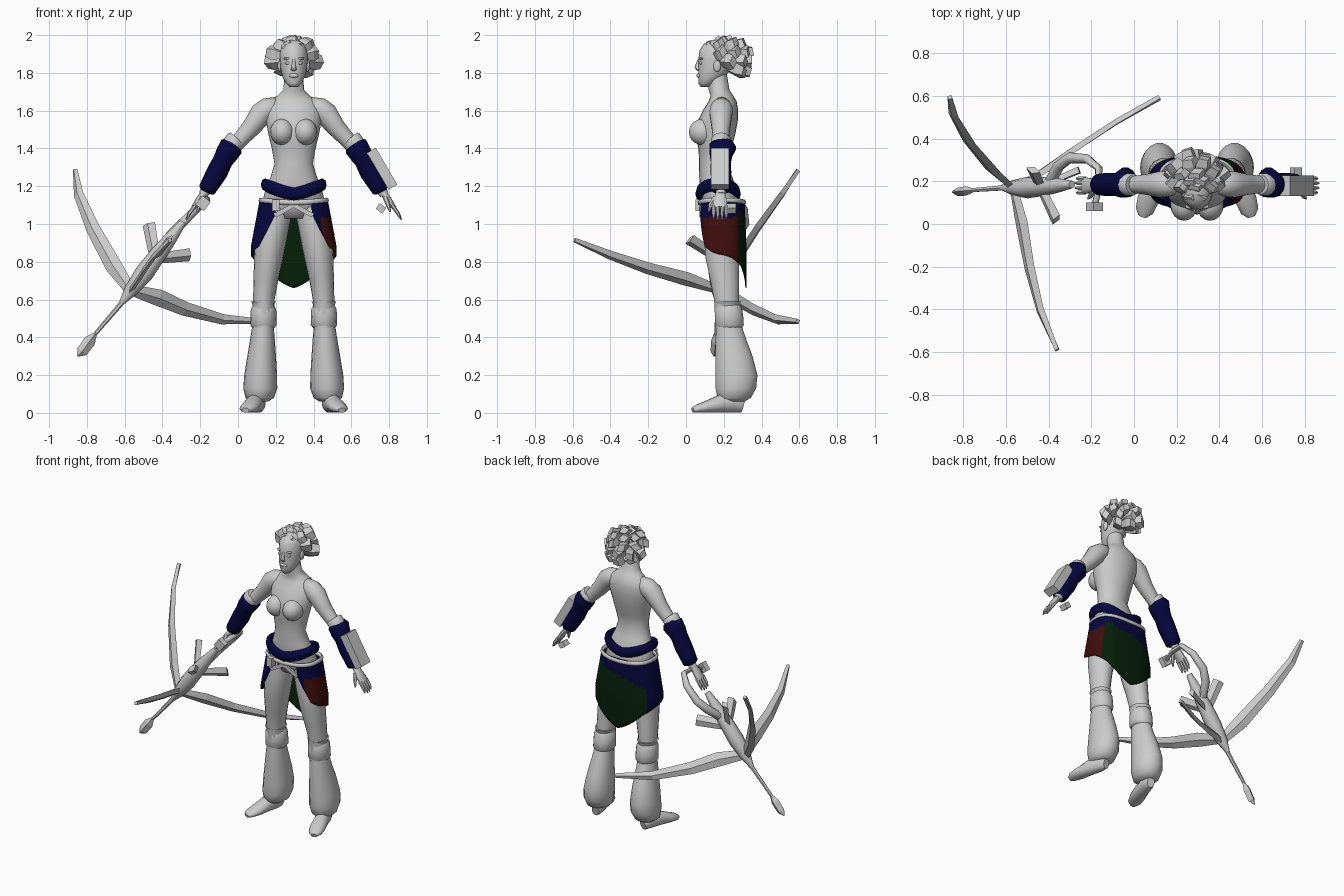
import bpy, bmesh, math, random
from mathutils import Vector

random.seed(4)
cube = bpy.data.objects.get("Cube")
if cube:
    bpy.data.objects.remove(cube)

CX = 0.295  # centre line of the figure
X, Y, Z = Vector((1, 0, 0)), Vector((0, 1, 0)), Vector((0, 0, 1))


def material(name, colour):
    mat = bpy.data.materials.new(name)
    mat.use_nodes = True
    mat.diffuse_color = (*colour, 1)
    mat.node_tree.nodes["Principled BSDF"].inputs["Base Color"].default_value = (*colour, 1)
    return mat


GREY = material("pale_grey", (.6, .6, .6))
NAVY = material("navy_cloth", (.002, .002, .05))
GREEN = material("dark_green_cloth", (.002, .014, .003))
RED = material("dark_red_cloth", (.05, .004, .004))


def finish(name, bm, mats, smooth=50):
    bmesh.ops.recalc_face_normals(bm, faces=bm.faces)
    mesh = bpy.data.meshes.new(name)
    bm.to_mesh(mesh)
    bm.free()
    for mat in mats:
        mesh.materials.append(mat)
    for poly in mesh.polygons:
        poly.use_smooth = smooth > 0
    if smooth:
        mesh.set_sharp_from_angle(angle=math.radians(smooth))
    obj = bpy.data.objects.new(name, mesh)
    bpy.context.collection.objects.link(obj)
    return obj


def tube(name, rings, mat=GREY, sides=14, ref=Y, axis=None, closed=False, smooth=50):
    """Skin elliptical rings (x, y, z, ra, rb); rb lies along ref."""
    bm = bmesh.new()
    pts = [Vector(r[:3]) for r in rings]
    n = len(pts)
    loops = []
    for i, r in enumerate(rings):
        if closed:
            t = pts[(i + 1) % n] - pts[i - 1]
        else:
            t = pts[min(i + 1, n - 1)] - pts[max(i - 1, 0)]
        t = (axis or t).normalized()
        b = (ref - t * t.dot(ref)).normalized()
        a = b.cross(t)
        angles = [math.tau * k / sides for k in range(sides)]
        loops.append([bm.verts.new(pts[i] + a * r[3] * math.cos(w) + b * r[4] * math.sin(w)) for w in angles])
    for i in range(n if closed else n - 1):
        low, high = loops[i], loops[(i + 1) % n]
        for k in range(sides):
            m = (k + 1) % sides
            bm.faces.new((low[k], low[m], high[m], high[k]))
    if not closed:
        bm.faces.new(loops[0][::-1])
        bm.faces.new(loops[-1])
    return finish(name, bm, [mat], smooth)


def round_tube(name, rings, mat=GREY, **kw):
    return tube(name, [(*r, r[3]) for r in rings], mat, **kw)


def ball(name, centre, radii):
    bm = bmesh.new()
    bmesh.ops.create_uvsphere(bm, u_segments=16, v_segments=10, radius=1)
    bmesh.ops.scale(bm, vec=radii, verts=bm.verts)
    bmesh.ops.translate(bm, vec=centre, verts=bm.verts)
    return finish(name, bm, [GREY], 80)


def box(name, start, end, ra, rb, ref=Y):
    """Square bar between two points."""
    bm = bmesh.new()
    bmesh.ops.create_cube(bm, size=2)
    start, end = Vector(start), Vector(end)
    t = (end - start).normalized()
    b = (ref - t * t.dot(ref)).normalized()
    a, mid, half = b.cross(t), (start + end) / 2, (end - start).length / 2
    for v in bm.verts:
        v.co = mid + a * v.co.x * ra + b * v.co.y * rb + t * v.co.z * half
    return finish(name, bm, [GREY], 0)


def hip_point(t, a, b, cy):
    """Point on a squarish oval; t runs from the front over the left side."""
    s, c = math.sin(t), math.cos(t)
    return CX + math.copysign(abs(s) ** .75, s) * a, cy - math.copysign(abs(c) ** .75, c) * b


def belt(name, cy, cz, a, b, lift, thick, high, mat):
    rings = []
    for k in range(40):
        w = math.tau * k / 40
        rings.append((*hip_point(w, a, b, cy), cz + lift * abs(math.sin(w)), thick, high))
    return tube(name, rings, mat, sides=8, ref=Z, closed=True)


def blend(table, t):
    for (t0, v0), (t1, v1) in zip(table, table[1:]):
        if t <= t1:
            return v0 + (v1 - v0) * (t - t0) / (t1 - t0)
    return table[-1][1]


# Torso: height, half width, front, back
profile = [(1.03, .1, .11, .27), (1.1, .17, .088, .285), (1.18, .15, .075, .27), (1.25, .122, .07, .245),
           (1.32, .102, .07, .22), (1.4, .116, .066, .24), (1.48, .135, .045, .262), (1.55, .148, .064, .275),
           (1.61, .15, .095, .275), (1.65, .125, .12, .268), (1.68, .085, .13, .25), (1.71, .055, .12, .23),
           (1.8, .048, .115, .215)]
tube("torso", [(CX, (f + b) / 2, z, w, (b - f) / 2) for z, w, f, b in profile], sides=24, axis=Z, smooth=80)

# Head: height, centre depth, half width, half depth
skull = [(1.725, .1, .02, .022), (1.745, .113, .042, .047), (1.78, .135, .06, .07), (1.82, .155, .07, .09),
         (1.87, .165, .076, .1), (1.92, .17, .073, .098), (1.955, .17, .055, .075), (1.975, .17, .02, .03)]
tube("head", [(CX, y, z, a, b) for z, y, a, b in skull], sides=20, axis=Z, smooth=80)
tube("nose", [(CX, .072, 1.875, .007, .008), (CX, .06, 1.835, .011, .014), (CX, .064, 1.818, .017, .012),
              (CX, .07, 1.81, .008, .006)], sides=8, axis=Z)
ball("lips", (CX, .07, 1.785), (.026, .014, .012))

# Hair: chunky square locks swept backwards
scalp = Vector((CX, .175, 1.87))
for row, (elev, count) in enumerate([(78, 4), (50, 8), (22, 9), (-6, 9), (-34, 8)]):
    for k in range(count):
        w = math.tau * (k + .5 * (row % 2)) / count
        e = math.radians(elev)
        v = Vector((math.cos(e) * math.sin(w), -math.cos(e) * math.cos(w), math.sin(e)))
        if v.y < (-.95 if v.z > .6 else -.5 if v.z > .2 else .1):
            continue
        root = scalp + Vector((v.x * .065, v.y * .085, v.z * .075))
        grow = Vector((v.x * .08, v.y * .05 + .05, v.z * .045)) * random.uniform(.8, 1.1)
        rings = [(*(root + grow * f), r, r * .7) for f, r in ((0, .03), (.6, .046), (1, .036))]
        tube("hair_lock", rings, sides=4, ref=v + X * .3, smooth=0)

# Paired parts, given for the right side and mirrored to the left
for side in ("right", "left"):
    def m(rings, s=side):
        return [(2 * CX - r[0] if s == "left" else r[0], *r[1:]) for r in rings]

    def name(part, s=side):
        return s + "_" + part

    ball(name("breast"), m([(.234, .09, 1.487)])[0], (.064, .075, .07))
    ball(name("ear"), m([(.22, .165, 1.835)])[0], (.01, .02, .03))
    ball(name("eye"), m([(.265, .079, 1.852)])[0], (.017, .009, .008))
    ball(name("brow"), m([(.263, .082, 1.876)])[0], (.024, .012, .007))

    # Arm and hand
    round_tube(name("arm"), m([(.22, .19, 1.63, .045), (.16, .187, 1.61, .06), (.125, .185, 1.585, .062),
                               (.07, .185, 1.51, .05), (.01, .185, 1.445, .042), (-.04, .185, 1.39, .04),
                               (-.17, .185, 1.18, .028), (-.185, .185, 1.155, .025)]), smooth=80)
    round_tube(name("arm_band"), m([(-.005, .185, 1.455, .045), (-.012, .185, 1.447, .053),
                                    (-.03, .185, 1.42, .053)]))
    tube(name("gauntlet"), m([(-.02, .195, 1.43, .045, .055), (-.035, .195, 1.41, .064, .072),
                              (-.06, .185, 1.37, .06, .062), (-.08, .185, 1.335, .053, .055),
                              (-.11, .185, 1.275, .056, .056), (-.145, .185, 1.215, .05, .053),
                              (-.165, .185, 1.18, .046, .05), (-.17, .185, 1.17, .03, .035)]), NAVY)
    tube(name("palm"), m([(-.175, .185, 1.17, .018, .024), (-.205, .18, 1.13, .018, .036),
                          (-.237, .18, 1.085, .012, .042)]), sides=10)
    for k in range(4):
        y = .18 + (k - 1.5) * .022
        tip = .006 * abs(k - 1.5)
        round_tube(name("finger"), m([(-.23, y, 1.095, .011), (-.258, y, 1.055, .01),
                                      (-.278 + tip, y, 1.02 + tip, .004)]), sides=6)
    round_tube(name("thumb"), m([(-.19, .155, 1.14, .014), (-.205, .13, 1.1, .012),
                                 (-.215, .12, 1.065, .005)]), sides=6)

    # Leg, knee wraps, flared lower leg and shoe
    tube(name("thigh"), m([(.205, .192, 1.09, .075, .09), (.192, .19, 1.02, .086, .095), (.175, .19, .92, .084, .096),
                           (.162, .192, .82, .077, .09), (.147, .205, .7, .065, .077),
                           (.137, .215, .6, .057, .067), (.135, .22, .45, .055, .065)]), sides=18, axis=Z)
    tube(name("knee_ring"), m([(.135, .22, .59, .066, .073), (.135, .22, .58, .06, .068),
                               (.135, .22, .565, .056, .066)]), axis=Z)
    tube(name("knee_band"), m([(.135, .225, .57, .055, .064), (.135, .225, .55, .067, .074), (.135, .228, .51, .069, .077),
                               (.135, .23, .465, .07, .078), (.134, .23, .45, .058, .068)]), axis=Z)
    tube(name("trouser_flare"), m([(.132, .228, .46, .057, .069), (.13, .236, .4, .064, .08),
                                   (.125, .254, .3, .076, .1), (.12, .267, .2, .087, .113),
                                   (.118, .264, .13, .09, .109), (.115, .255, .08, .075, .09),
                                   (.112, .25, .06, .048, .06)]), sides=18, axis=Z, smooth=70)
    tube(name("shoe"), m([(.115, .3, .035, .025, .034), (.105, .25, .05, .043, .05), (.085, .18, .048, .045, .048),
                          (.065, .11, .032, .05, .032), (.048, .06, .022, .042, .022),
                          (.04, .036, .014, .02, .014)]), ref=Z)

# Waist wraps
belt("waist_sash", .17, 1.158, .152, .098, .05, .022, .034, NAVY)
belt("hip_belt", .19, 1.113, .175, .117, .012, .011, .014, GREY)
box("belt_knot", (.2, .07, 1.07), (.2, .07, 1.13), .02, .02)
for s in (-1, 1):
    box("belt_tail", (CX, .075, 1.1), (CX + s * .1, .078, 1.045), .012, .006)

# Wrapped skirt with an open front and a pointed back
HEM = [(.42, 1.05), (.62, .97), (.9, .88), (1.3, .85), (1.9, .82), (2.4, .78), (math.pi, .66)]
bm = bmesh.new()
cols, rows, start, top = 80, 18, .42, 1.13
grid = []
for j in range(cols + 1):
    t = start + (math.tau - 2 * start) * j / cols
    hem = blend(HEM, min(t, math.tau - t))
    column = []
    for i in range(rows + 1):
        z = top + (hem - top) * i / rows
        flare = min(1, (top - z) / .25)
        column.append(bm.verts.new((*hip_point(t, .18 + .047 * flare, .12 + .01 * flare, .19), z)))
    grid.append(column)
for j in range(cols):
    t = start + (math.tau - 2 * start) * (j + .5) / cols
    for i in range(rows):
        face = bm.faces.new((grid[j][i], grid[j + 1][i], grid[j + 1][i + 1], grid[j][i + 1]))
        z = face.calc_center_median().z
        if min(t, math.tau - t) > 2.2 and z < 1.02 + .07 * math.sin(t):
            face.material_index = 1
        elif .68 < t < 2.2 and z < 1.035:
            face.material_index = 2
skirt = finish("skirt", bm, [NAVY, GREEN, RED], 60)
skirt.modifiers.new("thickness", "SOLIDIFY").thickness = .006

# Forearm case and small hand block on the left arm
box("forearm_case", (.706, .18, 1.39), (.82, .18, 1.195), .027, .048)
box("hand_block", (.74, .24, 1.095), (.775, .24, 1.07), .018, .025)

# Three-bladed weapon
shaft = Vector((.6, 0, .8))
across = Vector((-.8, 0, .6))
round_tube("weapon_body", [(-.625, .17, .57, .01), (-.57, .17, .645, .035), (-.5, .17, .735, .05),
                           (-.43, .175, .83, .045), (-.36, .18, .92, .035), (-.29, .185, 1.01, .018)], sides=8)
round_tube("weapon_shaft", [(-.6, .17, .6, .014), (-.78, .157, .39, .01)], sides=6)
tube("weapon_point", [(-.755, .157, .42, .01, .01), (-.785, .155, .38, .032, .022), (-.825, .15, .325, .03, .02),
                      (-.85, .15, .3, .004, .004)], sides=4, smooth=0)
tube("weapon_handle", [(-.39, .2, .88, .024, .028), (-.355, .27, .94, .026, .028), (-.3, .31, 1.0, .026, .024),
                       (-.22, .305, 1.08, .022, .022), (-.165, .26, 1.135, .016, .02),
                       (-.165, .17, 1.13, .014, .016), (-.185, .08, 1.11, .014, .016)],
     sides=8, ref=across)
box("handle_end", (-.185, .1, 1.11), (-.185, .06, 1.11), .028, .03, ref=shaft)

blades = {
    "upper_blade": [(-.57, .17, .65), (-.66, .25, .78), (-.77, .38, .98), (-.845, .51, 1.16), (-.862, .593, 1.285)],
    "front_blade": [(-.56, .15, .66), (-.525, 0, .71), (-.49, -.2, .765), (-.44, -.4, .835), (-.36, -.59, .915)],
    "rear_blade": [(-.56, .17, .65), (-.42, .25, .61), (-.28, .35, .55), (-.08, .48, .495), (.12, .592, .485)],
}
for label, path in blades.items():
    widths = (.03, .045, .038, .028, .014)
    tube(label, [(*p, .014, w) for p, w in zip(path, widths)], sides=4, ref=shaft, smooth=0)

for out in (across * .87 + Y * .5, across * -.87 + Y * .5, -Y):
    root = Vector((-.43, .175, .83)) + out * .02
    tip = root + out * .135 + shaft * .11
    tube("weapon_fin", [(*root, .014, .03), (*tip, .018, .036)], sides=4, ref=shaft - out, smooth=0)
